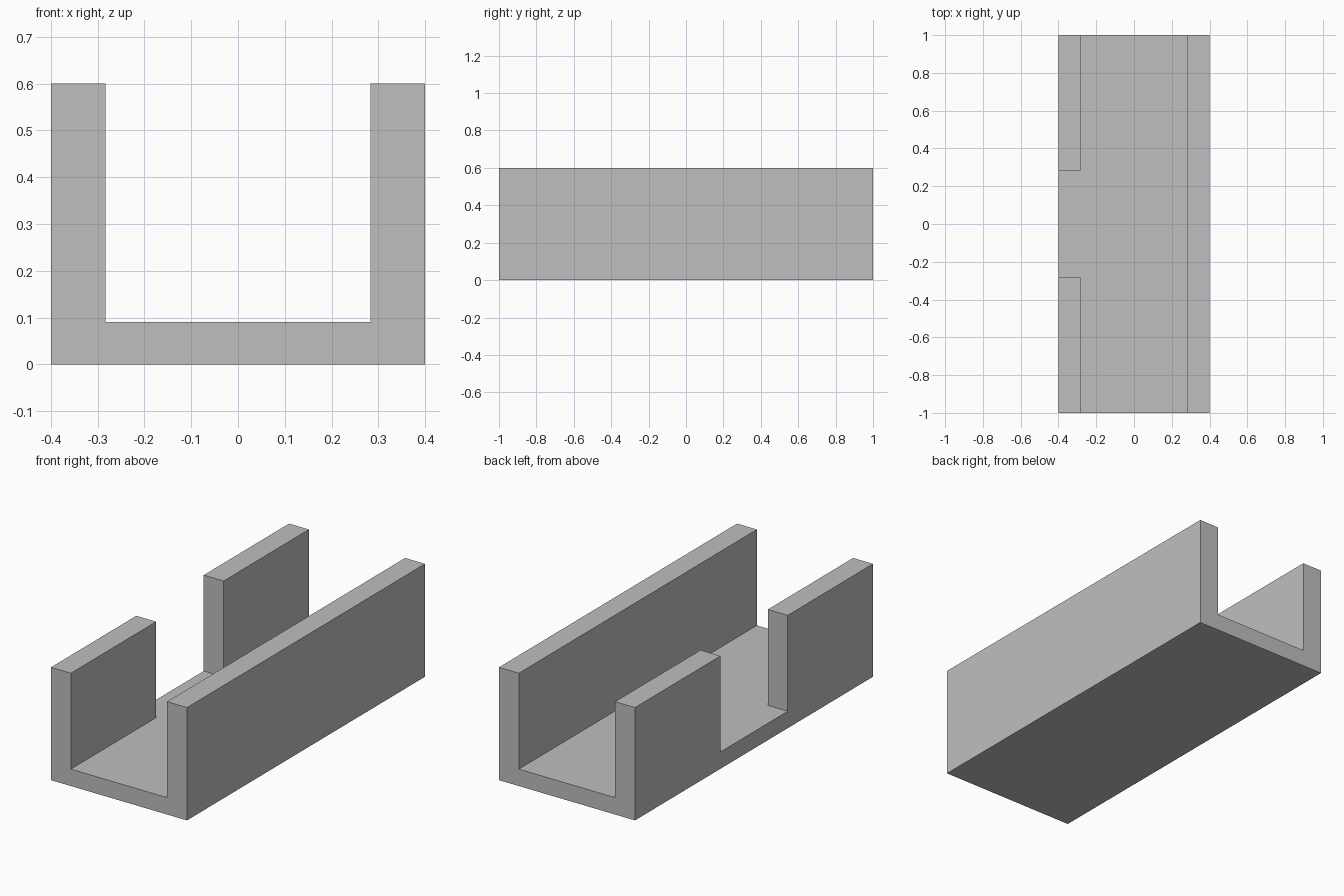
import bpy
import bmesh

cube = bpy.data.objects.get("Cube")
if cube:
    bpy.data.objects.remove(cube, do_unlink=True)

HALF_WIDTH, HALF_LENGTH = 0.4, 1.0
INNER, GAP = 0.283, 0.283          # inner wall face, half of the side opening
FLOOR, HEIGHT = 0.09, 0.6

grey = bpy.data.materials.new("light grey")
grey.use_nodes = True
colour = (0.52, 0.52, 0.52, 1)
grey.diffuse_color = colour
grey.node_tree.nodes["Principled BSDF"].inputs["Base Color"].default_value = colour


def extrude(bm, faces, dz):
    """Pull a group of faces straight up or down."""
    made = bmesh.ops.extrude_face_region(bm, geom=faces)["geom"]
    verts = [v for v in made if isinstance(v, bmesh.types.BMVert)]
    bmesh.ops.translate(bm, verts=verts, vec=(0, 0, dz))
    return [f for f in made if isinstance(f, bmesh.types.BMFace)]


# Floor plan: three strips across, three bays along
bm = bmesh.new()
xs = (-HALF_WIDTH, -INNER, INNER, HALF_WIDTH)
ys = (-HALF_LENGTH, -GAP, GAP, HALF_LENGTH)
grid = [[bm.verts.new((x, y, 0)) for y in ys] for x in xs]
plan = [bm.faces.new((grid[i][j], grid[i + 1][j], grid[i + 1][j + 1], grid[i][j + 1]))
        for i in range(3) for j in range(3)]

# Floor slab, keeping the plan as its underside
bottom = bmesh.ops.duplicate(bm, geom=plan)["geom"]
top = extrude(bm, plan, FLOOR)
bmesh.ops.remove_doubles(bm, verts=bm.verts[:], dist=0.0001)

# Walls: full length on the left, two pieces with an opening on the right
walls = []
for f in top:
    c = f.calc_center_median()
    if c.x > INNER or (c.x < -INNER and abs(c.y) > GAP):
        walls.append(f)
extrude(bm, walls, HEIGHT - FLOOR)
bmesh.ops.delete(bm, geom=[f for f in walls if f.is_valid], context='FACES_ONLY')

# Merge coplanar pieces into clean flat faces
bmesh.ops.recalc_face_normals(bm, faces=bm.faces[:])
bmesh.ops.dissolve_limit(bm, angle_limit=0.01, verts=bm.verts[:], edges=bm.edges[:])

mesh = bpy.data.meshes.new("channel_body")
bm.to_mesh(mesh)
bm.free()
mesh.materials.append(grey)
body = bpy.data.objects.new("channel_body", mesh)
bpy.context.collection.objects.link(body)
